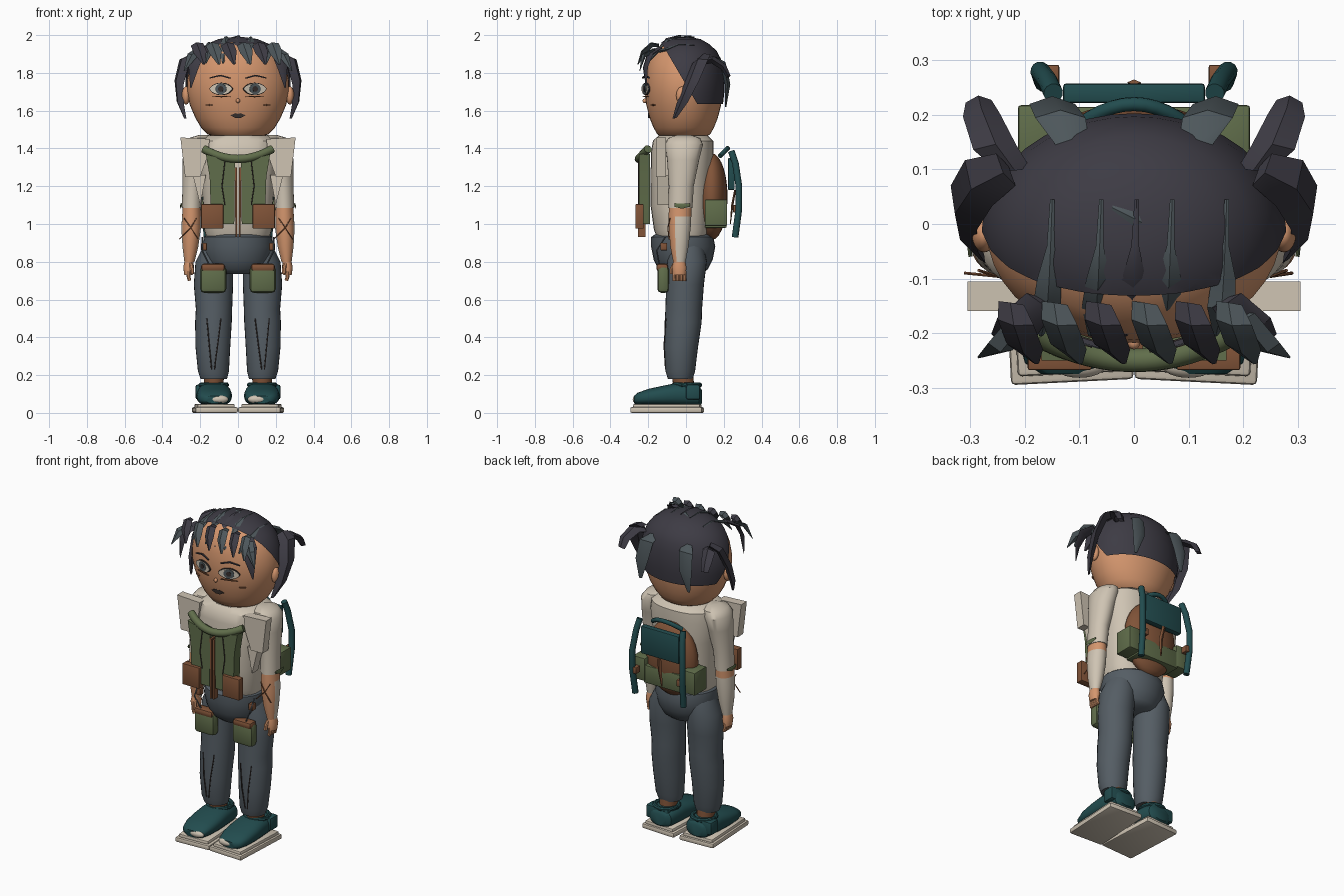
import bpy, bmesh, math
from mathutils import Vector, Matrix

old = bpy.data.objects.get("Cube")
if old:
    bpy.data.objects.remove(old, do_unlink=True)


def material(name, r, g, b):
    m = bpy.data.materials.new(name)
    m.use_nodes = True
    m.diffuse_color = (r, g, b, 1)
    m.node_tree.nodes["Principled BSDF"].inputs["Base Color"].default_value = (r, g, b, 1)
    return m


SKIN = material("skin", .66, .305, .155)
HAIR = material("dark_hair", .047, .044, .058)
GREY = material("grey_hair", .075, .095, .105)
CREAM = material("cream_cloth", .62, .55, .45)
GREEN = material("olive_canvas", .118, .155, .07)
BROWN = material("brown_leather", .22, .088, .04)
SLATE = material("slate_denim", .09, .11, .128)
TEAL = material("teal", .016, .073, .078)
DARK = material("dark_line", .035, .026, .024)


def finish(name, bm, mat, angle=40):
    bmesh.ops.recalc_face_normals(bm, faces=bm.faces)
    me = bpy.data.meshes.new(name)
    bm.to_mesh(me)
    bm.free()
    me.materials.append(mat)
    me.shade_smooth()
    me.set_sharp_from_angle(angle=math.radians(angle))
    ob = bpy.data.objects.new(name, me)
    bpy.context.collection.objects.link(ob)
    return ob


def skin_rings(bm, rings):
    """Bridge equal rings of points and close both ends."""
    vs = [[bm.verts.new(p) for p in r] for r in rings]
    n = len(vs[0])
    for a, b in zip(vs, vs[1:]):
        for i in range(n):
            bm.faces.new((a[i], a[(i + 1) % n], b[(i + 1) % n], b[i]))
    bm.faces.new(vs[0])
    bm.faces.new(vs[-1])


def loft(name, rings, mat, n=28, along_y=False, power=1, cuts=()):
    """Rings are (height, centre u, centre v, radius u, radius v)."""
    bm, out = bmesh.new(), []
    for h, cu, cv, ru, rv in rings:
        ring = []
        for i in range(n):
            a = math.tau * i / n
            c, s = math.cos(a), math.sin(a)
            u = cu + ru * math.copysign(abs(c) ** power, c)
            v = cv + rv * math.copysign(abs(s) ** power, s)
            ring.append((u, h, v) if along_y else (u, v, h))
        out.append(ring)
    skin_rings(bm, out)
    for co, no in cuts:
        bmesh.ops.bisect_plane(bm, geom=bm.verts[:] + bm.edges[:] + bm.faces[:],
                               plane_co=co, plane_no=no, clear_inner=True)
    return finish(name, bm, mat)


def lock(name, pts, widths, thick, side, mat):
    """Flat tapered lock with a diamond section."""
    pts, side, rings = [Vector(p) for p in pts], Vector(side).normalized(), []
    for i, p in enumerate(pts):
        t = (pts[min(i + 1, len(pts) - 1)] - pts[max(i - 1, 0)]).normalized()
        nrm = t.cross(side).normalized() * thick * widths[i] / max(widths)
        rings.append([p + side * widths[i], p + nrm, p - side * widths[i], p - nrm])
    bm = bmesh.new()
    skin_rings(bm, rings)
    return finish(name, bm, mat)


def tube(name, pts, radius, mat, n=10):
    pts, rings = [Vector(p) for p in pts], []
    for i, p in enumerate(pts):
        t = (pts[min(i + 1, len(pts) - 1)] - pts[max(i - 1, 0)]).normalized()
        u = t.cross(Vector((.3, 1, .2))).normalized()
        v = t.cross(u)
        rings.append([p + (u * math.cos(math.tau * k / n) + v * math.sin(math.tau * k / n)) * radius
                      for k in range(n)])
    bm = bmesh.new()
    skin_rings(bm, rings)
    return finish(name, bm, mat)


def box(name, x, y, z, mat, bevel=.008, turn=0):
    """Box between (low, high) limits."""
    size = [b - a for a, b in (x, y, z)]
    bm = bmesh.new()
    bmesh.ops.create_cube(bm, size=1, matrix=Matrix.Diagonal((*size, 1)))
    bmesh.ops.bevel(bm, geom=bm.edges[:], offset=bevel, segments=2, affect='EDGES', profile=.5)
    ob = finish(name, bm, mat)
    ob.location = [(a + b) / 2 for a, b in (x, y, z)]
    ob.rotation_euler.z = turn
    return ob


def plate(name, pts, depth, mat, at=(0, 0, 0), turn=0):
    """Outline in x and z, extruded toward the back."""
    bm = bmesh.new()
    skin_rings(bm, [[(x, y, z) for x, z in pts] for y in (0, depth)])
    ob = finish(name, bm, mat, 30)
    ob.location, ob.rotation_euler.z = at, turn
    return ob


def oval(rx, rz, pinch=1, n=20):
    return [(rx * math.cos(math.tau * i / n),
             rz * math.copysign(abs(math.sin(math.tau * i / n)) ** pinch, math.sin(math.tau * i / n)))
            for i in range(n)]


def ball(name, at, radii, mat):
    bm = bmesh.new()
    bmesh.ops.create_uvsphere(bm, u_segments=24, v_segments=14, radius=1,
                              matrix=Matrix.Translation(at) @ Matrix.Diagonal((*radii, 1)))
    return finish(name, bm, mat)


# Head and hair cap share one profile
def skull(grow):
    prof = ((1.455, .11, .11), (1.475, .16, .14), (1.51, .195, .16), (1.56, .225, .18), (1.63, .255, .198),
            (1.7, .27, .206), (1.76, .27, .206), (1.82, .257, .2), (1.87, .235, .187), (1.91, .203, .165),
            (1.945, .155, .125), (1.97, .095, .08), (1.98, .02, .02))
    return [(z + grow * (z - 1.72) * 4, 0, -.012, a + grow, b + grow) for z, a, b in prof]


def scalp(x, y):
    return 1.735 + .262 * math.sqrt(max(0, 1 - (x / .3) ** 2 - (y / .24) ** 2))


loft("head", skull(0), SKIN, 40)
loft("hair_cap", skull(.009), HAIR, 40,
     cuts=(((0, 0, 1.635), (0, 0, 1)), ((0, -.11, 1.925), (0, .29, .17))))

# Fringe and crown strands
for i, x in enumerate((-.205, -.125, -.045, .04, .12, .195)):
    lock("fringe_lock", [(x - .02, -.145, 1.945), (x - .012, -.18, 1.95), (x + .005, -.225, 1.91),
                         (x + .025, -.255, 1.845)], (.024, .034, .034, .006), .014, (1, -.15, .2),
         GREY if i % 2 else HAIR)
for i, x in enumerate((-.15, -.06, .005, .07, .17)):
    lock("crown_strand", [(x, .045, scalp(x, .045) + .002), (x - .003, -.04, scalp(x, -.04) + .004),
                          (x - .006, -.1, scalp(x, -.1) + .004), (x - .01, -.15, 1.915), (x - .02, -.205, 1.85)],
         (.004, .007, .022, .026, .004), .01, (1, .1, 0), HAIR if i == 2 else GREY)
lock("crown_tuft", [(-.04, .03, 1.985), (0, .01, 1.992), (.02, 0, 1.985)], (.004, .012, .003), .006, (.3, 1, 0), GREY)

for s in (-1, 1):
    # Side and back locks
    lock("temple_lock", [(s * .17, -.14, 1.93), (s * .215, -.19, 1.9), (s * .235, -.215, 1.83), (s * .25, -.21, 1.72)],
         (.03, .04, .03, .003), .014, (s, .5, .1), HAIR)
    lock("temple_flick", [(s * .2, -.17, 1.92), (s * .245, -.225, 1.89), (s * .285, -.245, 1.81)],
         (.025, .026, .003), .012, (s, .3, .5), GREY)
    lock("side_lock", [(s * .235, .1, 1.89), (s * .285, .075, 1.86), (s * .312, .03, 1.75), (s * .305, -.02, 1.64),
                       (s * .28, -.06, 1.56)], (.035, .05, .048, .038, .014), .022, (s * .6, 1, .25), HAIR)
    lock("swept_lock", [(s * .22, .1, 1.86), (s * .255, .14, 1.87), (s * .28, .2, 1.83), (s * .285, .225, 1.78)],
         (.03, .04, .034, .024), .02, (s, -.1, .1), HAIR)
    lock("back_lock", [(s * .11, .14, 1.88), (s * .135, .195, 1.85), (s * .15, .22, 1.74), (s * .165, .21, 1.62)],
         (.03, .046, .042, .01), .016, (1, 0, 0), GREY)
    # Ears and face
    ball("ear", (s * .275, -.02, 1.68), (.022, .032, .048), SKIN)
    turn = s * .3
    face = (s * .09, -.217, 1.715)
    for name, outline, lift, mat in (("eye_rim", oval(.064, .033, 1.3), 0, DARK),
                                     ("eye_white", oval(.061, .029, 1.3), .002, CREAM),
                                     ("iris", oval(.031, .028), .004, GREY),
                                     ("pupil", oval(.015, .015), .006, DARK)):
        at = Vector(face) + Vector((s * .28, -.96, 0)) * lift
        plate(name, outline, .009, mat, at, turn)
    brow = [(-.055, -.006), (0, .008), (.058, -.004), (.058, .001), (0, .015), (-.055, 0)]
    plate("eyebrow", [(s * x, z) for x, z in brow], .009, HAIR, (s * .095, -.218, 1.775), turn)
    plate("lower_lid", oval(.05, .003), .008, BROWN, (s * .09, -.217, 1.674), turn)
    plate("cheek_mark", oval(.02, .004), .008, BROWN, (s * .155, -.178, 1.63), s * .55)
ball("nose", (0, -.218, 1.652), (.011, .012, .012), SKIN)
plate("mouth", [(-.042, 0), (-.012, .012), (0, .008), (.012, .012), (.042, 0), (.014, -.014), (-.014, -.014)],
      .009, DARK, (0, -.2, 1.575))

# Shirt and hips
loft("neck_collar", [(1.4, 0, -.02, .13, .12), (1.465, 0, -.02, .12, .11), (1.475, 0, -.02, .1, .09)], CREAM)
loft("shirt", [(.92, 0, -.02, .165, .13), (.97, 0, -.025, .18, .145), (1.1, 0, -.03, .185, .158),
               (1.25, 0, -.025, .2, .162), (1.38, 0, -.02, .215, .166), (1.44, 0, -.015, .205, .16),
               (1.468, 0, -.015, .16, .13)], CREAM, power=.8)
loft("hips", [(.735, 0, -.015, .11, .1), (.76, 0, -.015, .148, .13), (.81, 0, -.015, .172, .156),
              (.88, 0, -.015, .188, .17), (.93, 0, -.02, .182, .165), (.945, 0, -.02, .165, .145)], SLATE)

for s in (-1, 1):
    # Arms with torn cuffs and hands
    loft("sleeve", [(1.085, s * .245, -.03, .052, .064), (1.2, s * .24, -.025, .054, .066),
                    (1.34, s * .225, -.015, .068, .085), (1.42, s * .215, -.01, .072, .1),
                    (1.455, s * .2, -.01, .06, .085), (1.47, s * .18, -.01, .03, .04)], CREAM)
    arm = loft("forearm", [(.8, s * .257, -.035, .027, .033), (.88, s * .252, -.035, .042, .048),
                           (.98, s * .248, -.033, .052, .058), (1.04, s * .246, -.032, .05, .06),
                           (1.1, s * .245, -.03, .047, .06)], SKIN)
    arm.data.materials.append(CREAM)
    for f in arm.data.polygons:
        f.material_index = int(f.center.z < 1.03 and f.center.y > -.055)
    lock("cuff_scrap", [(s * .3, -.06, 1.1), (s * .303, -.02, 1.095), (s * .298, .02, 1.1)],
         (.01, .014, .008), .005, (0, 0, 1), GREEN)
    for a, b in ((.03, -.06), (-.035, .04)):
        tube("arm_strap", [(s * .25 + a, -.085, 1.03), (s * .25, -.096, .98), (s * .25 + b, -.09, .92)], .003, BROWN, 6)
    loft("hand", [(.73, s * .262, -.035, .022, .033), (.77, s * .262, -.035, .028, .038),
                  (.815, s * .258, -.035, .023, .029)], SKIN, 16)
    for k in range(4):
        y = -.062 + k * .018
        tube("finger", [(s * .262, y, .75), (s * .262, y, .72), (s * .256, y, .7)], .01, SKIN, 8)
    tube("thumb", [(s * .25, -.06, .79), (s * .243, -.075, .76), (s * .242, -.075, .735)], .011, SKIN, 8)

    # Lapel boards, vest and front pouches
    plate("lapel_board", [(s * x, z) for x, z in ((.305, 1.458), (.15, 1.45), (.16, 1.36), (.2, 1.25), (.28, 1.25))],
          .055, CREAM, (0, -.16, 0))
    plate("lapel_flap", [(s * x, z) for x, z in ((.17, 1.26), (.24, 1.26), (.2, 1.1))], .06, CREAM, (0, -.15, 0))
    plate("vest_panel", [(s * x, z) for x, z in ((.016, 1.33), (.1, 1.35), (.17, 1.37), (.15, 1.25), (.145, 1.1),
                                                 (.13, 1.0), (.02, 1.0))], .06, GREEN, (0, -.25, 0))
    tube("vest_fold", [(s * .07, -.25, 1.33), (s * .085, -.251, 1.2), (s * .07, -.25, 1.1)], .003, DARK, 6)
    plate("zip_edge", [(s * x, z) for x, z in ((.004, 1.3), (.016, 1.3), (.014, .93), (.004, .93))],
          .04, BROWN, (0, -.254, 0))
    box("front_pouch", sorted((s * .078, s * .195)), (-.268, -.225), (.975, 1.105), BROWN, .004)
    box("belt_tab", sorted((s * .165, s * .195)), (-.135, -.1), (.86, .9), BROWN, .004)
    tube("pocket_strap", [(s * .19, -.11, .93), (s * .19, -.155, .86), (s * .15, -.14, .78)], .004, SLATE, 6)

    # Legs, thigh pockets and seams
    loft("trouser_leg", [(.18, s * .128, -.03, .07, .066), (.22, s * .13, -.03, .082, .078),
                         (.35, s * .133, -.026, .092, .09), (.48, s * .13, -.015, .097, .098),
                         (.55, s * .127, -.012, .096, .097), (.68, s * .13, -.005, .104, .1),
                         (.8, s * .125, .005, .1, .105), (.9, s * .105, 0, .07, .09)], SLATE)
    box("thigh_pocket", sorted((s * .062, s * .2)), (-.152, -.09), (.635, .78), GREEN, .022)
    box("pocket_flap", sorted((s * .07, s * .195)), (-.157, -.095), (.75, .79), BROWN, .014)
    for x, d in ((.09, .035), (.165, -.025)):
        tube("shin_seam", [(s * x, -.104, .5), (s * (x + d / 2), -.116, .36), (s * (x + d), -.108, .23)], .0035, DARK, 6)

    # Ankles, shoes and soles
    loft("ankle", [(.1, s * .128, -.01, .05, .055), (.17, s * .128, -.015, .052, .056),
                   (.21, s * .128, -.02, .058, .056)], BROWN, 20)
    loft("shoe", [(-.275, s * .125, .07, .045, .02), (-.255, s * .125, .075, .075, .032), (-.2, s * .126, .083, .09, .044),
                  (-.12, s * .126, .09, .094, .054), (-.05, s * .126, .096, .09, .062), (.03, s * .126, .095, .084, .06),
                  (.07, s * .126, .09, .074, .052), (.085, s * .126, .085, .05, .035)], TEAL, along_y=True, power=.8)
    tube("shoe_collar", [(s * .128 + .068 * math.cos(a), .005 + .068 * math.sin(a), .148)
                         for a in [math.tau * k / 16 for k in range(17)]], .013, TEAL, 8)
    box("heel_tab", sorted((s * .07, s * .225)), (.0, .075), (.07, .15), TEAL, .012)
    ball("toe_patch", (s * .1, -.26, .072), (.048, .022, .022), CREAM)
    box("sole", sorted((s * .01, s * .235)), (-.29, .09), (0, .03), CREAM, .008, s * -.05)
    box("welt", sorted((s * .026, s * .222)), (-.275, .078), (.022, .048), CREAM, .008, s * -.05)

    # Pack side boxes, rails and straps
    box("side_box", sorted((s * .13, s * .213)), (.1, .218), (.99, 1.13), GREEN, .006)
    tube("pack_rail", [(s * .148, .24, 1.385), (s * .158, .262, 1.32), (s * .172, .28, 1.2), (s * .172, .28, 1.08),
                       (s * .165, .26, .93)], .018, TEAL, 12)
    box("rail_strap", sorted((s * .137, s * .168)), (.25, .292), (1.06, 1.1), BROWN, .004)

# Rolled scarf across the chest
tube("scarf_roll", [(x, -.25 + 1.5 * x * x, 1.345 + 1.6 * x * x) for x in [k * .02 - .18 for k in range(19)]],
     .022, GREEN, 12)

# Backpack
ball("pack_body", (0, .135, 1.145), (.17, .085, .23), BROWN)
box("pack_belt", (-.14, .14), (.1, .215), (.98, 1.09), GREEN, .006)
box("pack_panel", (-.13, .13), (.222, .258), (1.18, 1.35), TEAL, .006)
tube("pack_handle", [(x, .22 - 4 * x * x, 1.4 - 4 * x * x) for x in [k * .02 - .1 for k in range(11)]], .013, TEAL)
lock("pack_strap", [(0, .26, 1.18), (.008, .245, 1.1), (0, .235, 1.0)], (.012, .014, .005), .006, (1, 0, 0), BROWN)
